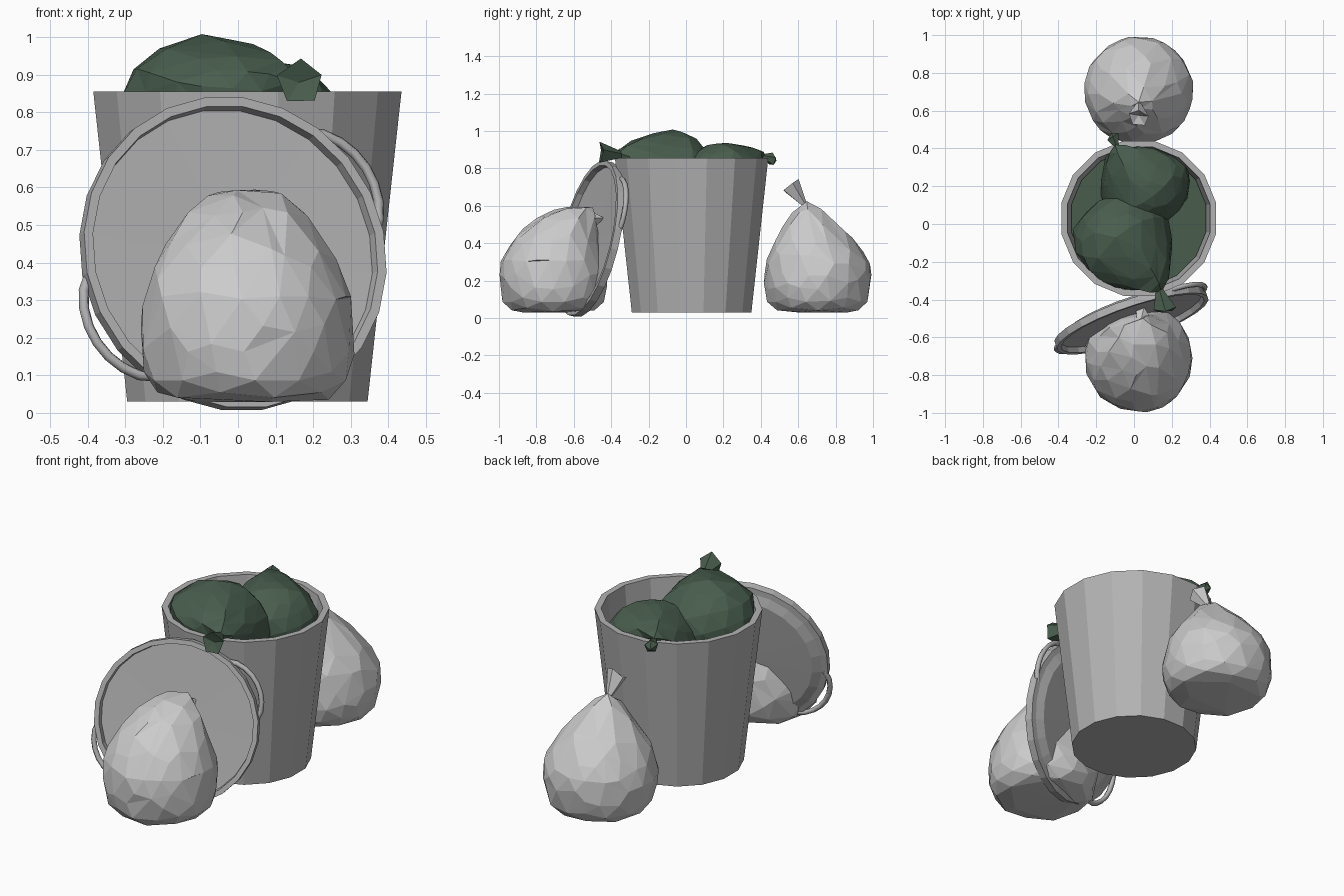
import bpy, bmesh, math, random
from mathutils import Matrix, Vector

if "Cube" in bpy.data.objects:
    bpy.data.objects.remove(bpy.data.objects["Cube"])

random.seed(4)
CAN = Vector((0.025, 0.03, 0))


def material(name, rgb):
    m = bpy.data.materials.new(name)
    m.diffuse_color = (*rgb, 1)
    m.use_nodes = True
    m.node_tree.nodes["Principled BSDF"].inputs["Base Color"].default_value = m.diffuse_color
    return m


GREEN = material("green_plastic", (0.065, 0.11, 0.075))
METAL = material("dull_metal", (0.45, 0.45, 0.45))


def finish(name, bm, mat=None):
    bmesh.ops.recalc_face_normals(bm, faces=bm.faces[:])
    me = bpy.data.meshes.new(name)
    bm.to_mesh(me)
    bm.free()
    ob = bpy.data.objects.new(name, me)
    bpy.context.collection.objects.link(ob)
    if mat:
        me.materials.append(mat)
    return ob


def lathe(name, profile, steps, matrix, mat=None):
    """Spin a (radius, height) profile about local z."""
    bm = bmesh.new()
    a = math.pi / steps
    vs = [bm.verts.new((r * math.cos(a), r * math.sin(a), z)) for r, z in profile]
    es = [bm.edges.new(p) for p in zip(vs, vs[1:])]
    bmesh.ops.spin(bm, geom=vs + es, cent=(0, 0, 0), axis=(0, 0, 1),
                   angle=2 * math.pi, steps=steps)
    bmesh.ops.remove_doubles(bm, verts=bm.verts[:], dist=0.0005)
    bm.transform(matrix)
    return finish(name, bm, mat)


def aim(origin, direction):
    rot = Vector(direction).to_track_quat('Z', 'Y').to_matrix().to_4x4()
    return Matrix.Translation(origin) @ rot


def bag(name, profile, matrix, mat=None, in_can=False):
    """Crumpled bag: a sphere remapped to rings of (radius, height, y shift)."""
    bm = bmesh.new()
    bmesh.ops.create_icosphere(bm, subdivisions=3, radius=1)
    n = len(profile) - 1
    for v in bm.verts:
        t = (1 - math.acos(max(-1, min(1, v.co.z))) / math.pi) * n
        i = min(int(t), n - 1)
        r, z, dy = Vector(profile[i]).lerp(Vector(profile[i + 1]), t - i)
        phi = math.atan2(v.co.y, v.co.x)
        flat = Vector((v.co.x, v.co.y))
        if flat.length > 1e-4:
            flat.normalize()
        # gathered pleats towards the neck, small dents elsewhere
        pleat = max(0, t / n - 0.62) * 0.5 * math.sin(6 * phi)
        r *= 1 + pleat + random.uniform(-0.03, 0.015)
        v.co = (flat.x * r, flat.y * r + dy, z)
    bm.transform(matrix)
    if in_can:
        for v in bm.verts:
            limit = 0.285 + 0.092 * v.co.z / 0.825
            d = Vector((v.co.x - CAN.x, v.co.y - CAN.y))
            if v.co.z < 0.868 and d.length > limit:
                d *= limit / d.length
                v.co.x, v.co.y = CAN.x + d.x, CAN.y + d.y
    ob = finish(name, bm, mat)
    mod = ob.modifiers.new("facets", 'DECIMATE')
    mod.ratio = 0.62
    return ob


def tie(name, base, tip, radius, mat=None):
    """Flared gathered end of a bag."""
    base, tip = Vector(base), Vector(tip)
    bm = bmesh.new()
    bmesh.ops.create_cone(bm, cap_ends=True, cap_tris=True, segments=5,
                          radius1=radius * 0.3, radius2=radius,
                          depth=(tip - base).length)
    for v in bm.verts:
        if v.co.z > 0:
            v.co.z += random.uniform(-0.02, 0.015)
    bm.transform(aim((base + tip) / 2, tip - base))
    return finish(name, bm, mat)


# Can with tapered wall and the rubbish level inside
lathe("can", [(0, .03), (.326, .03), (.418, .855), (.385, .855), (.305, .08), (0, .08)],
      16, Matrix.Translation(CAN), METAL)
lathe("can_filling", [(0, .65), (.364, .65), (.364, .67), (0, .67)],
      16, Matrix.Translation(CAN), GREEN)

# Lid leaning on the can, hollow side to the front
turn, lean = math.radians(19), math.radians(12.5)
u = Vector((math.cos(turn), math.sin(turn), 0))
w = Vector((-math.sin(turn), math.cos(turn), 0))
v = w * math.sin(lean) + Vector((0, 0, math.cos(lean)))
lid_m = Matrix((u, v, u.cross(v))).transposed().to_4x4()
lid_m = Matrix.Translation((-0.015, -0.505, 0.422)) @ lid_m
lathe("lid", [(0, -.045), (.35, -.04), (.395, -.02), (.425, -.015), (.425, .025),
              (.4, .025), (.395, -.005), (0, -.012)], 24, lid_m, METAL)

# Two loop handles on opposite edges of the lid
for side, mid in (("upper", 31), ("lower", 211)):
    cu = bpy.data.curves.new(side + "_lid_handle", 'CURVE')
    cu.dimensions = '3D'
    cu.bevel_depth = 0.014
    cu.bevel_resolution = 1
    cu.use_fill_caps = True
    sp = cu.splines.new('POLY')
    sp.points.add(8)
    for i, p in enumerate(sp.points):
        a = math.radians(mid - 24 + 6 * i)
        r = 0.405 + 0.057 * math.sin(math.pi * i / 8) ** 0.7
        p.co = (r * math.cos(a), r * math.sin(a), -0.008, 1)
    cu.materials.append(METAL)
    ob = bpy.data.objects.new(side + "_lid_handle", cu)
    ob.matrix_world = lid_m
    bpy.context.collection.objects.link(ob)

# Grey bags on the ground
base = [(0, .03, 0), (.22, .03, 0), (.272, .09, 0), (.292, .2, 0)]
bag("front_bag", base + [(.278, .31, 0), (.235, .42, .01), (.16, .53, .07),
                         (.09, .59, .12), (.03, .595, .17)],
    Matrix.Translation((.025, -.71, 0)))
tie("front_bag_tie", (.03, -.54, .575), (.045, -.475, .515), .04)
bag("rear_bag", base + [(.278, .29, 0), (.24, .38, -.01), (.155, .49, -.03),
                        (.07, .58, -.05), (.015, .625, -.06)],
    Matrix.Translation((.025, .705, 0)))
tie("rear_bag_tie", (.025, .63, .61), (.025, .565, .7), .055)

# Green bags lying in the can, necks over the rim
lying = [(0, -.23), (.17, -.2), (.25, -.1), (.285, 0), (.27, .1),
         (.21, .2), (.14, .29), (.07, .36), (.025, .4)]
for name, centre, neck, size, tip, flare in (
        ("front_green_bag", (-.08, -.09, .72), (.145, -.36, .88), 1.0, (.165, -.455, .88), .062),
        ("rear_green_bag", (.07, .2, .69), (-.1, .42, .875), .88, (-.115, .47, .845), .035)):
    c, k = Vector(centre), Vector(neck)
    s = (k - c).length / 0.4
    bag(name, [(r * size, z * s, 0) for r, z in lying], aim(c, k - c), GREEN, True)
    tie(name + "_tie", k.lerp(c, 0.05), tip, flare, GREEN)
